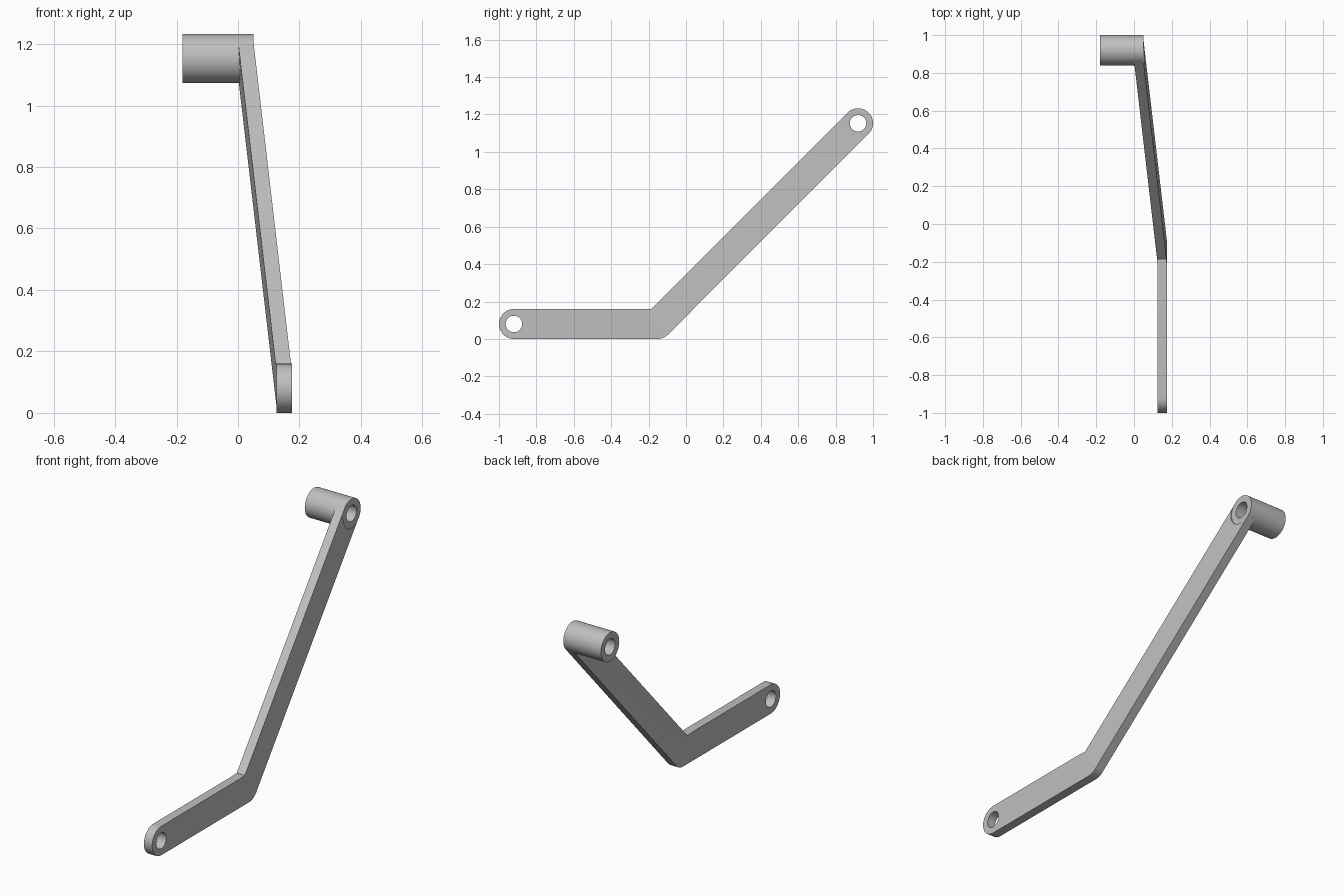
import bpy, bmesh, math
from mathutils import Vector

cube = bpy.data.objects.get("Cube")
if cube:
    bpy.data.objects.remove(cube, do_unlink=True)

R, HOLE = 0.08, 0.044            # end radius and bore radius
THICK = 0.05                     # plate thickness
FRONT = Vector((-0.92, 0.08))    # pivot centres as (y, z)
BEND = Vector((-0.153, 0.08))
TOP = Vector((0.92, 1.153))
ALONG = (TOP - BEND).normalized()
ACROSS = Vector((-ALONG.y, ALONG.x))

grey = bpy.data.materials.new("grey metal")
grey.use_nodes = True
colour = (0.52, 0.52, 0.52, 1)
grey.diffuse_color = colour
grey.node_tree.nodes["Principled BSDF"].inputs["Base Color"].default_value = colour


def arc(centre, radius, start, end, steps=24):
    angles = [math.radians(start + (end - start) * i / steps) for i in range(steps + 1)]
    return [centre + radius * Vector((math.cos(a), math.sin(a))) for a in angles]


def circle(centre, radius):
    return arc(centre, radius, 0, 360, 64)[:-1]


def fill(bm, loops):
    edges = []
    for loop in loops:
        verts = [bm.verts.new((0, p.x, p.y)) for p in loop]
        edges += [bm.edges.new((v, verts[i - 1])) for i, v in enumerate(verts)]
    bmesh.ops.triangle_fill(bm, use_beauty=True, use_dissolve=False, edges=edges)


def build(name, regions, x0, x1, shift=None):
    """Fill the side profiles, extrude them along x, then offset x by a rule."""
    bm = bmesh.new()
    for loops in regions:
        fill(bm, loops)
    bmesh.ops.remove_doubles(bm, verts=bm.verts[:], dist=1e-5)
    result = bmesh.ops.extrude_face_region(bm, geom=bm.faces[:], use_keep_orig=True)
    moved = {v for v in result["geom"] if isinstance(v, bmesh.types.BMVert)}
    for v in bm.verts:
        v.co.x = x1 if v in moved else x0
        if shift:
            v.co.x += shift(Vector((v.co.y, v.co.z)))
    bmesh.ops.recalc_face_normals(bm, faces=bm.faces[:])
    mesh = bpy.data.meshes.new(name)
    bm.to_mesh(mesh)
    bm.free()
    mesh.materials.append(grey)
    obj = bpy.data.objects.new(name, mesh)
    bpy.context.collection.objects.link(obj)
    bpy.ops.object.select_all(action="DESELECT")
    obj.select_set(True)
    bpy.context.view_layer.objects.active = obj
    # low angle keeps the shallow sideways bend crisp
    bpy.ops.object.shade_smooth_by_angle(angle=math.radians(20))
    return obj


# Crease and inside corner of the bend
crease_low = BEND - ACROSS * R
crease_high = BEND + Vector((-R, R))
inner = BEND + Vector((-R * math.tan(math.radians(22.5)), R))

# Level half with rounded, bored end
level = arc(FRONT, R, 90, 270) + arc(BEND, R, 270, 315, 12)[:-1] + [crease_low, crease_high]
# Sloping half, hollowed at its end to seat against the tube
slope = [crease_high, crease_low] + arc(TOP, R - 0.0005, 315, 135, 32) + [inner]

length = (TOP - BEND).length
build("bent_arm", [[level, circle(FRONT, HOLE)], [slope]], 0.125, 0.125 + THICK,
      lambda p: -0.125 * max(0, (p - BEND).dot(ALONG)) / length)

# Pivot tube at the upper end
build("pivot_tube", [[circle(TOP, R), circle(TOP, HOLE)]], -0.18, 0.05)
